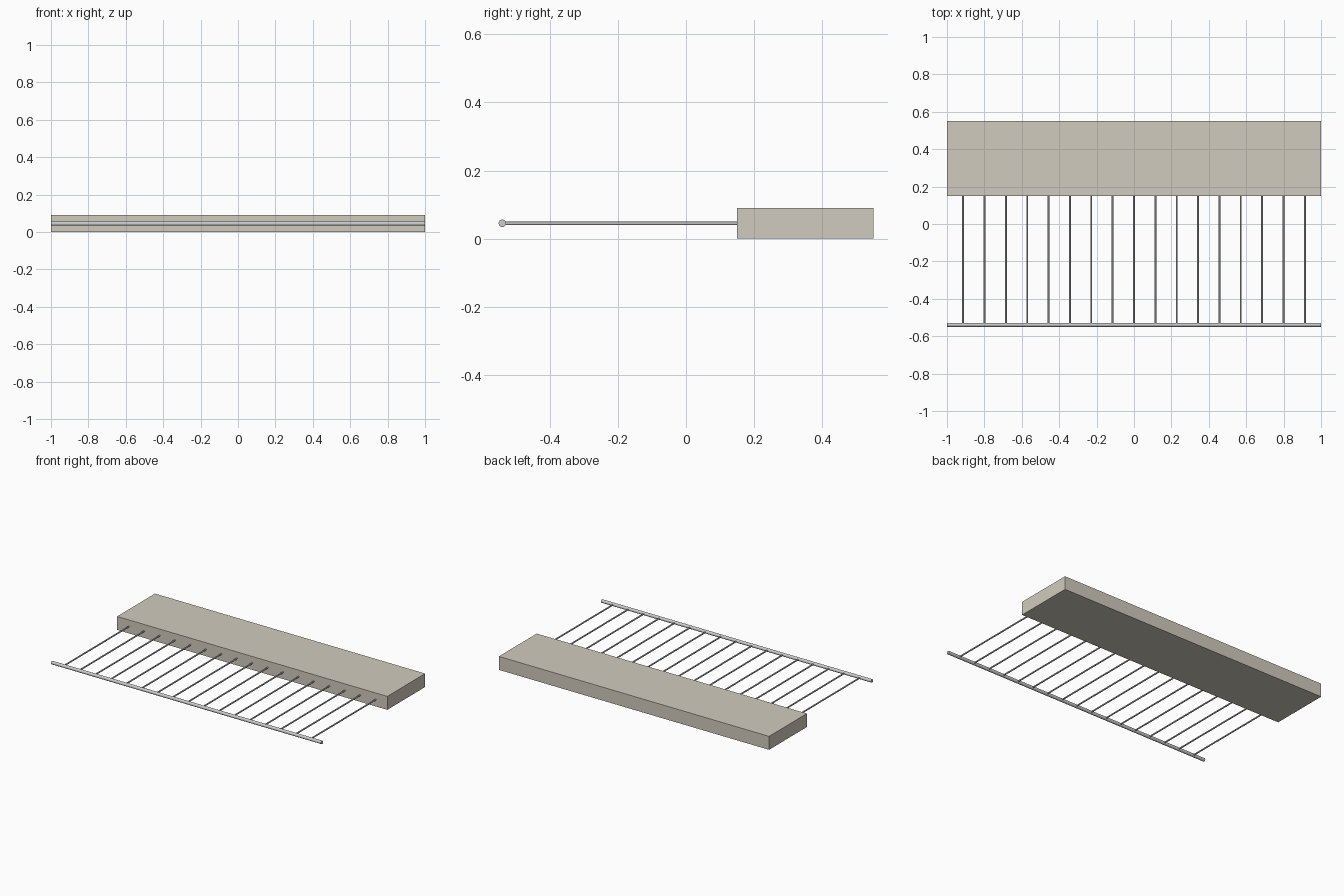
import bpy
from math import pi

if "Cube" in bpy.data.objects:
    bpy.data.objects.remove(bpy.data.objects["Cube"])


def rod(name, radius, length, location, rotation, sides):
    bpy.ops.mesh.primitive_cylinder_add(vertices=sides, radius=radius, depth=length,
                                        location=location, rotation=rotation)
    ob = bpy.context.object
    ob.name = name
    bpy.ops.object.shade_smooth_by_angle()
    return ob


Z = 0.045          # height of the rod plane
BAR_Y = -0.539     # front bar axis
SLAB_FRONT = 0.15

# Solid slab at the back
bpy.ops.mesh.primitive_cube_add(size=1, location=(0, 0.35, Z))
slab = bpy.context.object
slab.name = "slab"
slab.scale = (2, 0.4, 0.09)
bpy.ops.object.transform_apply(location=False, rotation=False, scale=True)
stone = bpy.data.materials.new("beige")
stone.diffuse_color = (0.64, 0.60, 0.51, 1)
stone.use_nodes = True
stone.node_tree.nodes["Principled BSDF"].inputs["Base Color"].default_value = stone.diffuse_color
slab.data.materials.append(stone)

# Long bar along the front
rod("front_bar", 0.011, 2.0, (0, BAR_Y, Z), (0, pi / 2, 0), 16)

# Thin parallel rods joining bar and slab
for i in range(17):
    x = (i - 8) * 0.1142
    rod(f"cross_rod_{i + 1}", 0.005, SLAB_FRONT - BAR_Y,
        (x, (SLAB_FRONT + BAR_Y) / 2, Z), (pi / 2, 0, 0), 12)
